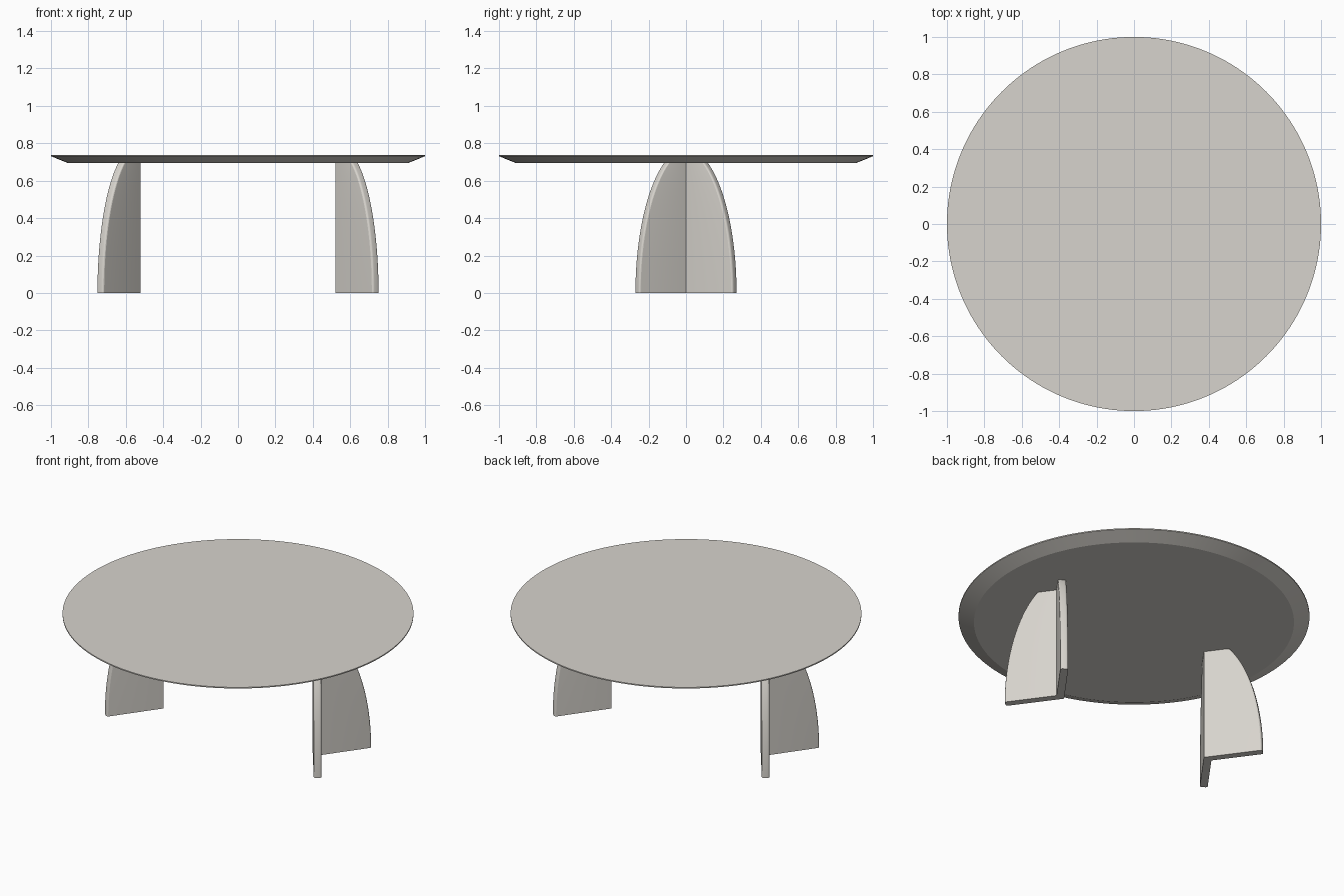
import bpy, bmesh, math
from mathutils import Vector

if "Cube" in bpy.data.objects:
    bpy.data.objects.remove(bpy.data.objects["Cube"])

stone = bpy.data.materials.new("warm_off_white")
stone.diffuse_color = (0.68, 0.655, 0.61, 1)
stone.use_nodes = True
stone.node_tree.nodes["Principled BSDF"].inputs["Base Color"].default_value = stone.diffuse_color


def loft(name, rings):
    """Skin a stack of closed rings and cap both ends."""
    bm = bmesh.new()
    loops = [[bm.verts.new(p) for p in ring] for ring in rings]
    n = len(loops[0])
    for a, b in zip(loops, loops[1:]):
        for i in range(n):
            j = (i + 1) % n
            bm.faces.new((a[i], a[j], b[j], b[i]))
    bm.faces.new(loops[0][::-1])
    bm.faces.new(loops[-1])
    bmesh.ops.recalc_face_normals(bm, faces=bm.faces)
    mesh = bpy.data.meshes.new(name)
    bm.to_mesh(mesh)
    bm.free()
    mesh.materials.append(stone)
    obj = bpy.data.objects.new(name, mesh)
    bpy.context.collection.objects.link(obj)
    bpy.ops.object.select_all(action='DESELECT')
    obj.select_set(True)
    bpy.context.view_layer.objects.active = obj
    bpy.ops.object.shade_smooth_by_angle(angle=math.radians(18))
    return obj


# Round top with an undercut edge
def circle(r, z, n=160):
    return [(r * math.cos(math.tau * i / n), r * math.sin(math.tau * i / n), z)
            for i in range(n)]


loft("table_top", [circle(0.912, 0.695), circle(1, 0.731), circle(1, 0.738)])

# V-shaped legs: two panels spread from an inner spine, ends softly rounded
SPINE, THICK, FILLET, LENGTH, CURVE_H = 0.52, 0.045, 0.012, 0.34, 0.775
ANG = math.radians(54)
along = Vector((math.cos(ANG), math.sin(ANG)))
across = Vector((math.sin(ANG), -math.cos(ANG)))


def v_section(length, z, side):
    """Horizontal section through one leg at height z."""
    spine = Vector((SPINE, 0))
    arm = []
    for centre, start in ((FILLET, 180), (THICK - FILLET, 90)):
        for k in range(6):
            a = math.radians(start - 18 * k)
            arm.append(spine + along * (length - FILLET + FILLET * math.sin(a))
                       + across * (centre + FILLET * math.cos(a)))
    inner = Vector((SPINE + THICK / math.sin(ANG), 0))
    pts = [spine] + arm + [inner] + [Vector((p.x, -p.y)) for p in reversed(arm)]
    return [(side * p.x, p.y, z) for p in pts]


for label, side in (("right_leg", 1), ("left_leg", -1)):
    rings = []
    for i in range(33):
        z = 0.697 * math.sin(i / 32 * math.pi / 2)
        rings.append(v_section(LENGTH * math.sqrt(1 - (z / CURVE_H) ** 2), z, side))
    loft(label, rings)
